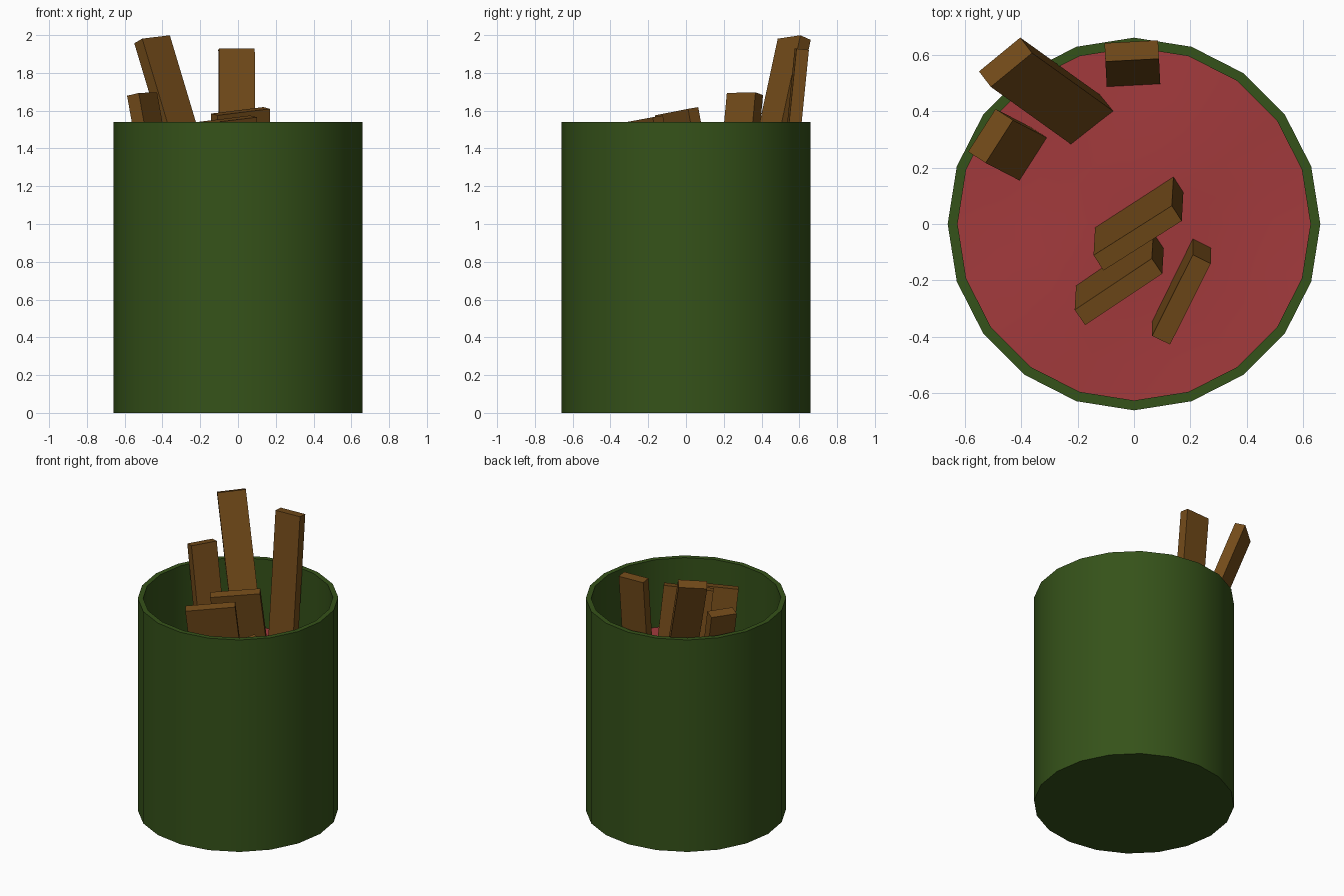
import bpy, bmesh, math
from mathutils import Vector

if "Cube" in bpy.data.objects:
    bpy.data.objects.remove(bpy.data.objects["Cube"])

SIDES = 20
R_OUT, R_IN, HEIGHT, FLOOR = 0.66, 0.625, 1.54, 0.06
LIQUID = 1.04


def material(name, rgb):
    m = bpy.data.materials.new(name)
    m.diffuse_color = (*rgb, 1)
    m.use_nodes = True
    m.node_tree.nodes["Principled BSDF"].inputs["Base Color"].default_value = m.diffuse_color
    return m


def finish(name, bm, mat, smooth=None):
    bmesh.ops.recalc_face_normals(bm, faces=bm.faces)
    mesh = bpy.data.meshes.new(name)
    bm.to_mesh(mesh)
    bm.free()
    mesh.materials.append(mat)
    ob = bpy.data.objects.new(name, mesh)
    bpy.context.collection.objects.link(ob)
    if smooth:
        bpy.context.view_layer.objects.active = ob
        ob.select_set(True)
        bpy.ops.object.shade_smooth_by_angle(angle=math.radians(smooth))
        ob.select_set(False)
    return ob


def ring(bm, r, height):
    pts = []
    for i in range(SIDES):
        a = 2 * math.pi * i / SIDES
        x, y = r * math.cos(a), r * math.sin(a)
        z = height(x, y) if callable(height) else height
        pts.append(bm.verts.new((x, y, z)))
    return pts


def bridge(bm, a, b):
    for i in range(SIDES):
        j = (i + 1) % SIDES
        bm.faces.new((a[i], a[j], b[j], b[i]))


green = material("green_paint", (0.036, 0.085, 0.010))
red = material("red_liquid", (0.36, 0.042, 0.045))
brown = material("brown_wood", (0.17, 0.070, 0.010))

# Hollow tub: outer wall, rim, inner wall, closed at both bottoms
bm = bmesh.new()
loops = [ring(bm, r, z) for r, z in
         ((R_OUT, 0), (R_OUT, HEIGHT), (R_IN, HEIGHT), (R_IN, FLOOR))]
for a, b in zip(loops, loops[1:]):
    bridge(bm, a, b)
bm.faces.new(loops[0])
bm.faces.new(loops[-1])
finish("tub", bm, green, 30)


# Gently rippled liquid surface
def ripple(x, y):
    return LIQUID + 0.012 * math.sin(6 * x + 1) * math.cos(5 * y - 1)


bm = bmesh.new()
rings = [ring(bm, R_IN * k / 5, ripple) for k in range(5, 0, -1)]
for a, b in zip(rings, rings[1:]):
    bridge(bm, a, b)
hub = bm.verts.new((0, 0, ripple(0, 0)))
for i in range(SIDES):
    bm.faces.new((rings[-1][i], rings[-1][(i + 1) % SIDES], hub))
for f in bm.faces:
    f.normal_update()
finish("liquid_surface", bm, red, 60)


# Plank hanging down from the centre of its top end
def plank(name, top, lean, across, width, thick, length):
    up = Vector((*lean, 1)).normalized()
    w = Vector((*across, 0))
    w = (w - up * w.dot(up)).normalized()
    t = w.cross(up)
    bm = bmesh.new()
    bmesh.ops.create_cube(bm, size=1)
    for v in bm.verts:
        c = v.co.copy()
        v.co = Vector(top) + w * c.x * width + t * c.y * thick + up * (c.z - 0.5) * length
    finish(name, bm, brown)


# name, top centre, lean per unit height, width heading, width, thickness, length
for args in (
    ("tall_left_plank", (-0.455, 0.573, 1.978), (-0.30, 0.215), (0.15, 0.115), 0.19, 0.073, 1.2),
    ("short_left_plank", (-0.508, 0.312, 1.688), (-0.18, 0.093), (0.10, 0.155), 0.18, 0.075, 0.9),
    ("back_plank", (-0.008, 0.613, 1.925), (-0.005, 0.10), (0.19, 0.01), 0.19, 0.066, 1.15),
    ("middle_plank", (0.013, -0.05, 1.597), (-0.01, -0.18), (0.275, 0.18), 0.33, 0.065, 0.9),
    ("front_plank", (-0.055, -0.24, 1.553), (-0.01, -0.17), (0.27, 0.185), 0.33, 0.066, 0.9),
    ("right_plank", (0.168, -0.268, 1.345), (0.0, -0.17), (0.14, 0.287), 0.325, 0.071, 0.7),
):
    plank(*args)
